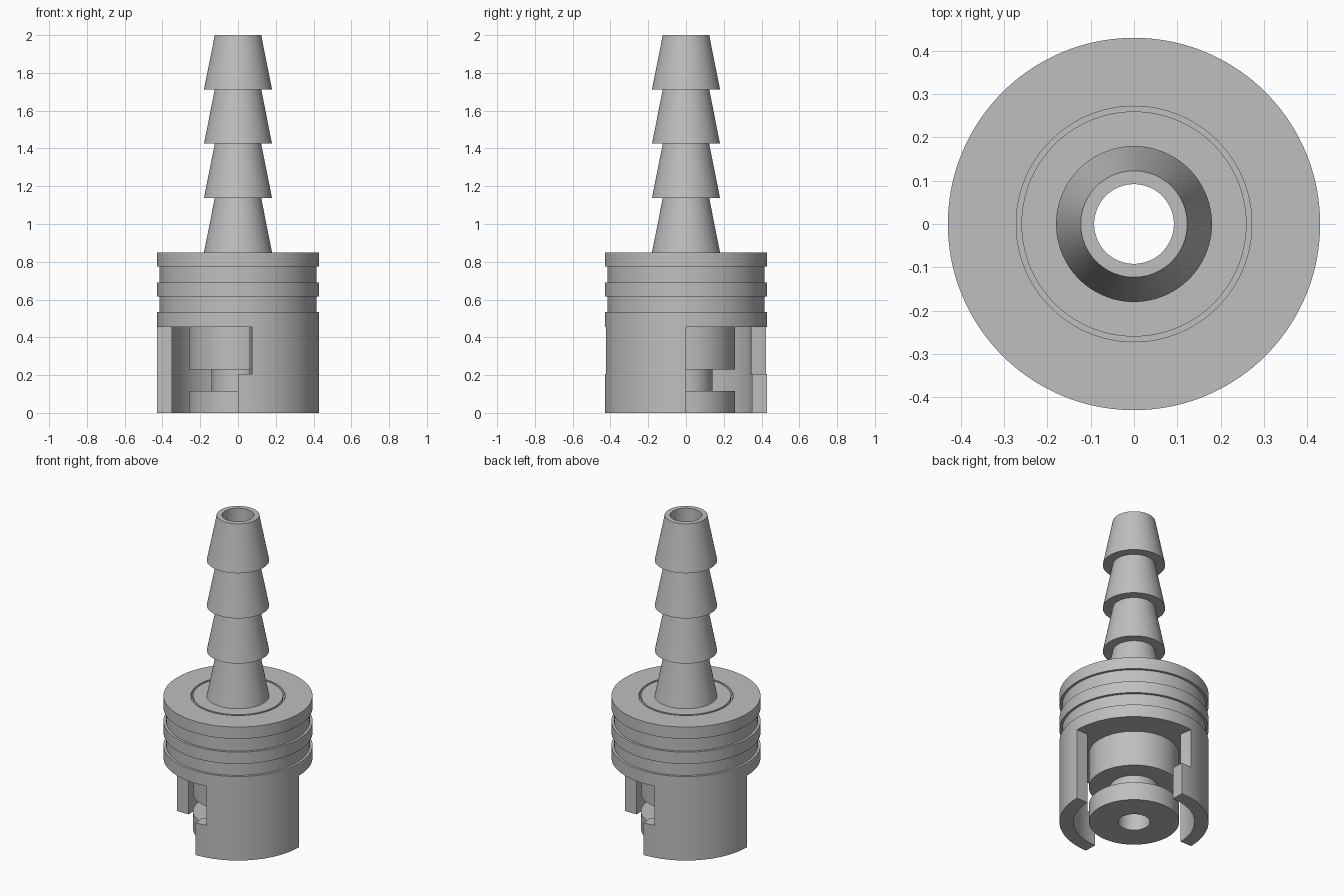
import bpy, bmesh
from math import cos, sin, radians, pi

cube = bpy.data.objects.get("Cube")
if cube:
    bpy.data.objects.remove(cube, do_unlink=True)

SEGMENTS = 144
STEP = 360 / SEGMENTS

grey = bpy.data.materials.new("plain grey")
grey.use_nodes = True
colour = (0.52, 0.52, 0.52, 1)
grey.diffuse_color = colour
for node in grey.node_tree.nodes:
    if node.type == 'BSDF_PRINCIPLED':
        node.inputs["Base Color"].default_value = colour


def finish(name, bm):
    bmesh.ops.recalc_face_normals(bm, faces=bm.faces)
    mesh = bpy.data.meshes.new(name)
    bm.to_mesh(mesh)
    bm.free()
    mesh.materials.append(grey)
    obj = bpy.data.objects.new(name, mesh)
    bpy.context.collection.objects.link(obj)
    bpy.ops.object.select_all(action='DESELECT')
    obj.select_set(True)
    bpy.context.view_layer.objects.active = obj
    bpy.ops.object.shade_smooth_by_angle(angle=radians(25))
    return obj


def lathe(name, profile):
    """Turn a closed (radius, height) outline around z."""
    bm = bmesh.new()
    rings = []
    for i in range(SEGMENTS):
        a = radians(i * STEP)
        rings.append([bm.verts.new((r * cos(a), r * sin(a), z)) for r, z in profile])
    n = len(profile)
    for i in range(SEGMENTS):
        a, b = rings[i], rings[(i + 1) % SEGMENTS]
        for j in range(n):
            k = (j + 1) % n
            bm.faces.new((a[j], b[j], b[k], a[k]))
    return finish(name, bm)


# Hose stem: grooved plug below, shoulder, four barbs, bore right through
BORE, BARB, TIP, PLUG, NECK = 0.092, 0.18, 0.123, 0.26, 0.14
BASE, TOP = 0.85, 2.0
outline = [(BORE, 0), (PLUG, 0), (PLUG, 0.115), (NECK, 0.115),
           (NECK, 0.23), (PLUG, 0.23), (PLUG, BASE)]
pitch = (TOP - BASE) / 4
for i in range(4):
    outline += [(BARB, BASE + i * pitch), (TIP, BASE + (i + 1) * pitch)]
outline.append((BORE, TOP))
lathe("hose_barb_stem", outline)

# Collar: three grip ribs with two shallow grooves, and a seam round the stem
RIB, GROOVE, COLLAR_BOTTOM = 0.43, 0.415, 0.455
outline = [(PLUG, COLLAR_BOTTOM), (RIB, COLLAR_BOTTOM)]
for low, high in ((0.535, 0.615), (0.69, 0.775)):
    outline += [(RIB, low), (GROOVE, low), (GROOVE, high), (RIB, high)]
outline += [(RIB, BASE), (0.272, BASE), (0.272, 0.80), (PLUG, 0.80)]
lathe("collar", outline)


# Locking skirt: quarter walls, with a bayonet notch above one lower corner
def locking_wall(name, start):
    inner, levels = 0.35, (0, 0.205, COLLAR_BOTTOM)
    count, notch = round(90 / STEP), round(10 / STEP)
    bm = bmesh.new()
    verts = {}

    def vert(i, k, side):
        if (i, k, side) not in verts:
            a, r = radians(start + i * STEP), (inner, RIB)[side]
            verts[i, k, side] = bm.verts.new((r * cos(a), r * sin(a), levels[k]))
        return verts[i, k, side]

    def quad(*corners):
        bm.faces.new([vert(*c) for c in corners])

    def solid(i, k):
        return 0 <= i < count and (k == 0 or (k == 1 and i >= notch))

    for k in range(2):
        for i in range(count):
            if not solid(i, k):
                continue
            for s in (0, 1):
                quad((i, k, s), (i + 1, k, s), (i + 1, k + 1, s), (i, k + 1, s))
            for neighbour, edge in ((i - 1, i), (i + 1, i + 1)):
                if not solid(neighbour, k):
                    quad((edge, k, 0), (edge, k, 1), (edge, k + 1, 1), (edge, k + 1, 0))
            for neighbour, level in ((k - 1, k), (k + 1, k + 1)):
                if not solid(i, neighbour):
                    quad((i, level, 0), (i + 1, level, 0), (i + 1, level, 1), (i, level, 1))
    return finish(name, bm)


locking_wall("front_locking_wall", -90)
locking_wall("back_locking_wall", 90)
